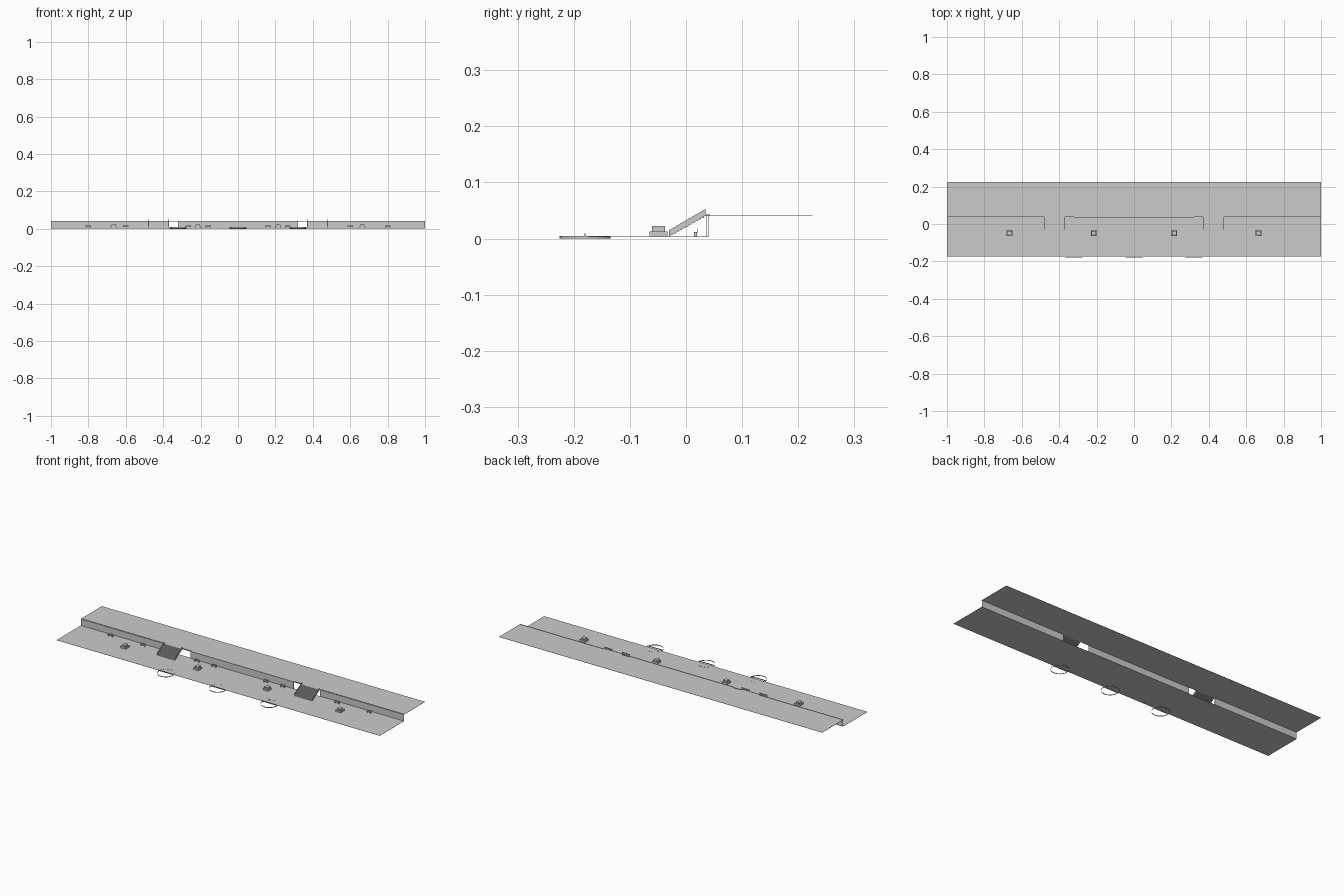
import bpy, bmesh, math

if "Cube" in bpy.data.objects:
    bpy.data.objects.remove(bpy.data.objects["Cube"])

def material(name, v):
    m = bpy.data.materials.new(name)
    m.diffuse_color = (v, v, v, 1)
    m.use_nodes = True
    m.node_tree.nodes["Principled BSDF"].inputs["Base Color"].default_value = m.diffuse_color
    return m

GREY = material("plain grey", 0.6)
LOW, HIGH = 0.004, 0.041      # levels of the two terraces
T = 0.0008                    # sheet thickness

def finish(bm, name):
    bmesh.ops.recalc_face_normals(bm, faces=bm.faces)
    me = bpy.data.meshes.new(name)
    bm.to_mesh(me)
    bm.free()
    me.materials.append(GREY)
    ob = bpy.data.objects.new(name, me)
    bpy.context.collection.objects.link(ob)
    return ob

def add_box(bm, x0, x1, y0, y1, z0, z1):
    vs = bmesh.ops.create_cube(bm, size=1)["verts"]
    for v in vs:
        v.co = ((x0 + x1) / 2 + v.co.x * (x1 - x0),
                (y0 + y1) / 2 + v.co.y * (y1 - y0),
                (z0 + z1) / 2 + v.co.z * (z1 - z0))

def boxes(name, *specs):
    bm = bmesh.new()
    for s in specs:
        add_box(bm, *s)
    return finish(bm, name)

def extrude_profile(bm, pts, x0, x1):
    """Extrude a closed (y, z) profile along x."""
    f = bm.faces.new([bm.verts.new((x0, y, z)) for y, z in pts])
    r = bmesh.ops.extrude_face_region(bm, geom=[f])
    for v in r["geom"]:
        if isinstance(v, bmesh.types.BMVert):
            v.co.x = x1

# Terraces
boxes("lower_terrace", (-1, 1, -0.175, 0.04, LOW - T, LOW))
boxes("upper_terrace", (-1, 1, 0.0365, 0.225, HIGH - T, HIGH))

# Retaining walls with a low kerb along the top, open beside the stairs
boxes("middle_retaining_wall", (-0.32, 0.32, 0.0355, 0.0365, LOW, HIGH + 0.002))
for s, side in ((-1, "left"), (1, "right")):
    def mx(a, b):
        return tuple(sorted((s * a, s * b)))
    boxes(side + "_retaining_wall", (*mx(0.48, 1), 0.039, 0.04, LOW, HIGH + 0.002))
    boxes(side + "_kerb", (*mx(0.32, 0.37), 0.042, 0.043, HIGH, HIGH + 0.002),
          (*mx(0.319, 0.32), 0.036, 0.043, HIGH, HIGH + 0.002))

    # Open-backed flight of stairs
    n, y0, y1 = 12, -0.03, 0.037
    dy, dz = (y1 - y0) / n, (HIGH - LOW) / n
    pts = []
    for i in range(n):
        pts += [(y0 + i * dy, LOW + i * dz), (y0 + i * dy, LOW + (i + 1) * dz)]
    pts.append((y1, HIGH))
    under = [(y + T, z - T) for y, z in reversed(pts)]
    bm = bmesh.new()
    extrude_profile(bm, pts + under, s * 0.37, s * 0.48)
    finish(bm, side + "_stairs")

    # Solid side panels of the stairs
    bm = bmesh.new()
    for x in (0.37, 0.48):
        extrude_profile(bm, [(y0, LOW), (y0, LOW + 0.011), (0.035, 0.053),
                             (0.035, HIGH)], s * x - 0.0008, s * x + 0.0008)
    finish(bm, side + "_stair_rails")

    # Planters: wide base, narrower ribbed top
    for i, x in enumerate((0.215, 0.665)):
        c, y = s * x, -0.049
        spec = [(c - 0.016, c + 0.016, y - 0.016, y + 0.016, LOW, 0.013),
                (c - 0.010, c + 0.010, y - 0.010, y + 0.010, 0.013, 0.022)]
        for k in range(-2, 3):
            d = k * 0.005
            spec += [(c + d - 0.001, c + d + 0.001, y - 0.012, y + 0.012, 0.013, 0.022),
                     (c - 0.012, c + 0.012, y + d - 0.001, y + d + 0.001, 0.013, 0.022)]
        boxes(f"{side}_planter_{i + 1}", *spec)

    # Benches: seat, backrest and legs
    for i, x in enumerate((0.16, 0.265, 0.6, 0.8)):
        c = s * x
        boxes(f"{side}_bench_{i + 1}",
              (c - 0.015, c + 0.015, 0.013, 0.021, 0.0105, 0.012),
              (c - 0.015, c + 0.015, 0.0205, 0.0215, 0.012, 0.018),
              (c - 0.013, c - 0.011, 0.014, 0.020, LOW, 0.0105),
              (c + 0.011, c + 0.013, 0.014, 0.020, LOW, 0.0105))

# Thin round hoops on the front edge, each with an upright strip
for name, x in (("left", -0.32), ("middle", 0), ("right", 0.32)):
    bm = bmesh.new()
    bmesh.ops.create_cone(bm, cap_ends=False, segments=24, radius1=0.045,
                          radius2=0.045, depth=0.0045)
    bmesh.ops.translate(bm, verts=bm.verts, vec=(x, -0.18, 0.00225))
    finish(bm, name + "_hoop")
    boxes(name + "_hoop_strip", (x - 0.045, x + 0.045, -0.1805, -0.1795, LOW, 0.009))
